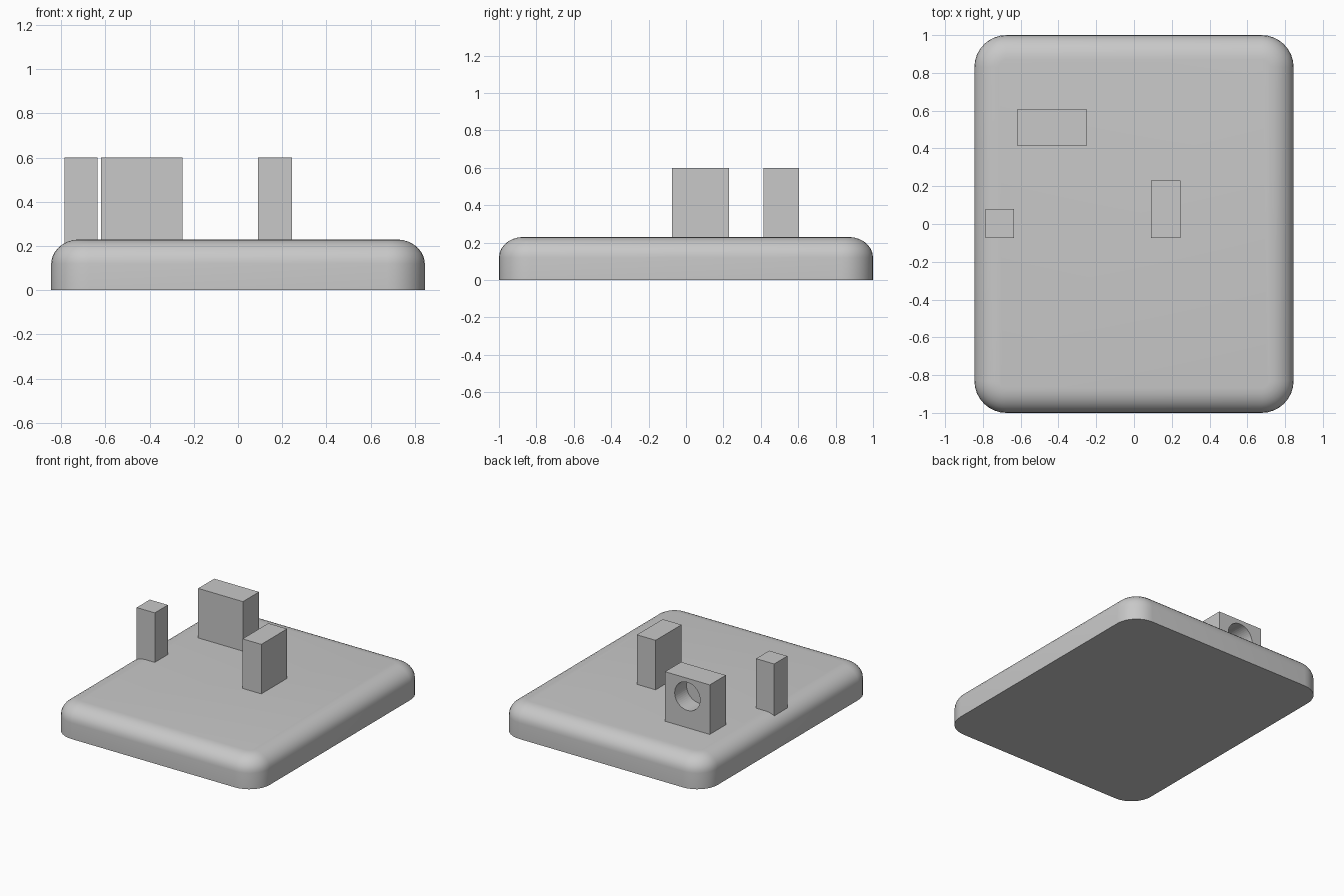
import bpy, bmesh, math

default = bpy.data.objects.get("Cube")
if default:
    bpy.data.objects.remove(default, do_unlink=True)

# One plain grey for everything
GREY = (0.58, 0.58, 0.58, 1)
grey = bpy.data.materials.new("plain grey")
grey.use_nodes = True
grey.diffuse_color = GREY
grey.node_tree.nodes["Principled BSDF"].inputs["Base Color"].default_value = GREY


def finish(name, bm):
    bmesh.ops.recalc_face_normals(bm, faces=bm.faces)
    mesh = bpy.data.meshes.new(name)
    bm.to_mesh(mesh)
    bm.free()
    mesh.materials.append(grey)
    obj = bpy.data.objects.new(name, mesh)
    bpy.context.collection.objects.link(obj)
    return obj


def rounded_outline(hx, hy, radius, steps=8):
    """Points around a rounded rectangle, counter-clockwise."""
    points = []
    for corner, (sx, sy) in enumerate([(1, 1), (-1, 1), (-1, -1), (1, -1)]):
        for i in range(steps + 1):
            a = math.pi / 2 * (corner + i / steps)
            points.append((sx * (hx - radius) + radius * math.cos(a),
                           sy * (hy - radius) + radius * math.sin(a)))
    return points


def block(name, x0, x1, y0, y1, z0=0.2, z1=0.6):
    bm = bmesh.new()
    bmesh.ops.create_cube(bm, size=1)
    for v in bm.verts:
        v.co = ((x0 + x1) / 2 + v.co.x * (x1 - x0),
                (y0 + y1) / 2 + v.co.y * (y1 - y0),
                (z0 + z1) / 2 + v.co.z * (z1 - z0))
    return finish(name, bm)


# Base slab: flat underside, rounded corners, rounded top rim
HX, HY, TOP, CORNER = 0.845, 1.0, 0.23, 0.17
RIM_IN, RIM_DOWN, RIM_STEPS = 0.13, 0.11, 7
levels = [(0, 0)]
for i in range(RIM_STEPS + 1):
    a = math.pi / 2 * i / RIM_STEPS
    levels.append((RIM_IN * (1 - math.cos(a)),
                   TOP - RIM_DOWN * (1 - math.sin(a))))
bm = bmesh.new()
rings = [[bm.verts.new((x, y, z))
          for x, y in rounded_outline(HX - inset, HY - inset, CORNER - inset)]
         for inset, z in levels]
for low, high in zip(rings, rings[1:]):
    for i in range(len(low)):
        j = (i + 1) % len(low)
        bm.faces.new((low[i], low[j], high[j], high[i]))
bm.faces.new(rings[0])
bm.faces.new(rings[-1])
base = finish("base_slab", bm)
bpy.ops.object.select_all(action='DESELECT')
base.select_set(True)
bpy.context.view_layer.objects.active = base
bpy.ops.object.shade_smooth_by_angle(angle=math.radians(30))

# Upright posts
block("small_post", -0.785, -0.635, -0.075, 0.08)
block("middle_post", 0.09, 0.245, -0.075, 0.23)
back_block = block("socket_block", -0.62, -0.25, 0.415, 0.605)

# Round blind hole in the rear of the socket block
bpy.ops.mesh.primitive_cylinder_add(vertices=48, radius=0.105, depth=0.28,
                                    location=(-0.435, 0.605, 0.465),
                                    rotation=(math.pi / 2, 0, 0))
cutter = bpy.context.object
cutter.name = "socket_cutter"
cutter.data.materials.append(grey)
cutter.hide_render = True
cutter.hide_viewport = True
cut = back_block.modifiers.new("socket", 'BOOLEAN')
cut.operation = 'DIFFERENCE'
cut.solver = 'EXACT'
cut.object = cutter
